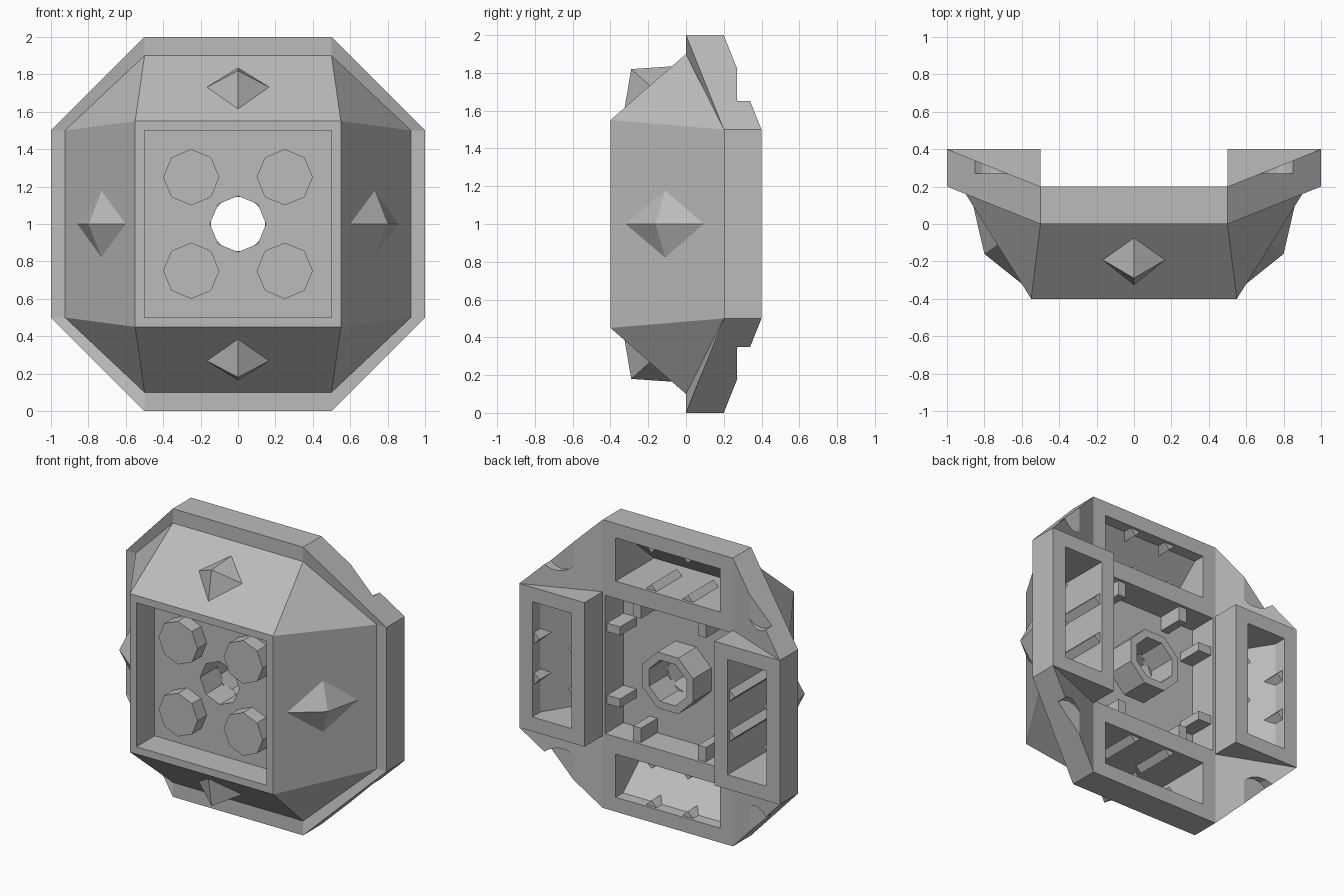
import bpy, bmesh, math

cube = bpy.data.objects.get("Cube")
if cube:
    bpy.data.objects.remove(cube)

grey = bpy.data.materials.new("light grey")
grey.use_nodes = True
grey.diffuse_color = (0.5, 0.5, 0.5, 1)
grey.node_tree.nodes["Principled BSDF"].inputs["Base Color"].default_value = (0.5, 0.5, 0.5, 1)


def build(name, faces):
    """Mesh object from faces given as point lists; coincident points are shared."""
    bm = bmesh.new()
    seen = {}
    for face in faces:
        verts = []
        for p in face:
            key = tuple(round(c, 4) for c in p)
            if key not in seen:
                seen[key] = bm.verts.new(key)
            if seen[key] not in verts:
                verts.append(seen[key])
        if len(verts) > 2:
            bm.faces.new(verts)
    bmesh.ops.recalc_face_normals(bm, faces=bm.faces)
    mesh = bpy.data.meshes.new(name)
    bm.to_mesh(mesh)
    bm.free()
    mesh.materials.append(grey)
    obj = bpy.data.objects.new(name, mesh)
    bpy.context.collection.objects.link(obj)
    return obj


def bridge(a, b):
    n = len(a)
    return [[a[i], a[(i + 1) % n], b[(i + 1) % n], b[i]] for i in range(n)]


def prism(name, a, b):
    return build(name, bridge(a, b) + [a, b])


def place(k, r, s, y):
    """Point at radius r and sideways offset s on side k (top, right, bottom, left)."""
    x, z = [(s, r), (r, -s), (-s, -r), (-r, s)][k]
    return (x, y, 1 + z)


def octagon_ring(a, t, ya, b, s, yb):
    flat = [(a, t, ya), (b, s, yb), (b, -s, yb), (a, -t, ya)]
    flat += [(-x, z, y) for x, z, y in reversed(flat)]
    return [(x, y, 1 + z) for x, z, y in flat]


def circle(x, z, y, radius, sides=8, turn=0.0):
    angles = [turn + math.tau * i / sides for i in range(sides)]
    return [(x + radius * math.cos(t), y, z + radius * math.sin(t)) for t in angles]


def square(half, y):
    return [(x, y, 1 + z) for x, z in ((-half, -half), (half, -half), (half, half), (-half, half))]


# Body shell: faceted front, octagonal rim, raised side blocks at the back
front = octagon_ring(0.55, 0.55, -0.4, 0.55, 0.55, -0.4)
base = octagon_ring(0.5, 0.9, 0, 0.925, 0.5, 0.2)
rim_front = octagon_ring(0.5, 1, 0, 1, 0.5, 0.2)
rim_back = octagon_ring(0.5, 1, 0.2, 1, 0.5, 0.4)
back = octagon_ring(0.5, 0.5, 0.2, 0.5, 0.5, 0.2)
faces = [front, back] + bridge(front, base) + bridge(base, rim_front) + bridge(rim_front, rim_back)
faces += [f for i, f in enumerate(bridge(rim_back, back)) if i not in (1, 5)]
for i in (1, 5):
    outer, inner = rim_back[i:i + 2], back[i:i + 2]
    raised = [(x, 0.4, z) for x, y, z in inner]
    faces += [[outer[0], outer[1], raised[1], raised[0]], [raised[0], raised[1], inner[1], inner[0]]]
    faces += [[outer[j], raised[j], inner[j]] for j in (0, 1)]
body = build("body", faces)

# Cutters: front recess, back cavity, centre hole, four pockets, four rim notches
cutters = [
    prism("recess_cutter", square(0.5, -0.6), square(0.5, -0.2)),
    prism("cavity_cutter", square(0.48, 0), square(0.48, 0.6)),
    prism("hole_cutter", circle(0, 1, -0.5, 0.15), circle(0, 1, 0.3, 0.15)),
]
for k in range(4):
    sideways = k % 2
    shallow, deep = (0.31, -0.17) if sideways else (0.12, -0.22)
    profile = [(0.6, 0.6), (0.9, 0.6), (0.9, shallow), (0.6, deep)]
    cutters.append(prism("pocket_cutter", *[[place(k, r, s, y) for r, y in profile] for s in (-0.4, 0.4)]))
for sx in (-1, 1):
    for sz in (-1, 1):
        x, z = 0.765 * sx, 1 + 0.735 * sz
        cutters.append(prism("notch_cutter", circle(x, z, 0.27, 0.12, 16), circle(x, z, 0.6, 0.12, 16)))
for cutter in cutters:
    cutter.hide_render = True
    cut = body.modifiers.new("cut", 'BOOLEAN')
    cut.operation = 'DIFFERENCE'
    cut.solver = 'EXACT'
    cut.object = cutter
bpy.context.view_layer.update()
cut_mesh = bpy.data.meshes.new_from_object(body.evaluated_get(bpy.context.evaluated_depsgraph_get()))
body.modifiers.clear()
body.data = cut_mesh
cut_mesh.materials.clear()
cut_mesh.materials.append(grey)
for cutter in cutters:
    bpy.data.objects.remove(cutter)

# Front studs
for x in (-0.25, 0.25):
    for z in (0.75, 1.25):
        prism("stud", circle(x, z, -0.3, 0.15), circle(x, z, -0.19, 0.15))

# Octagonal tube at the back
turn = math.pi / 8
rings = [circle(0, 1, y, r, 8, turn) for r, y in ((0.21, -0.02), (0.21, 0.2), (0.155, 0.2), (0.155, -0.02))]
build("back_tube", [f for i in range(4) for f in bridge(rings[i], rings[(i + 1) % 4])])

for k in range(4):
    sideways = k % 2

    # Pointed spike on each sloped face: base (r, s, y) and tip
    if sideways:
        base_pts = [(0.6, 0, -0.32), (0.73, 0.18, -0.11), (0.86, 0, 0.1), (0.73, -0.18, -0.11)]
        tip = (0.8, 0, -0.16)
    else:
        base_pts = [(0.615, 0, -0.325), (0.73, 0.17, -0.19), (0.835, 0, -0.07), (0.73, -0.17, -0.19)]
        tip = (0.82, 0, -0.29)
    ring = [place(k, *p) for p in base_pts]
    point = place(k, *tip)
    build("spike", [ring] + [[ring[i], ring[(i + 1) % 4], point] for i in range(4)])

    for sign in (-1, 1):
        # Diamond ridges on the inner and outer pocket walls
        end = 0.38 if sideways else 0.18
        for r, start in ((0.6, -0.1), (0.9, 0.25 if sideways else 0.05)):
            diamond = [(r - 0.04, 0), (r, 0.04), (r + 0.04, 0), (r, -0.04)]
            prism("pocket_ridge", *[[place(k, q, 0.14 * sign + s, y) for q, s in diamond]
                                    for y in (start, end)])

        # Square ribs on the cavity walls
        corners = [(0.38, -0.03), (0.49, -0.03), (0.49, 0.03), (0.38, 0.03)]
        prism("cavity_rib", *[[place(k, q, 0.25 * sign + s, y) for q, s in corners]
                              for y in (-0.01, 0.18)])
